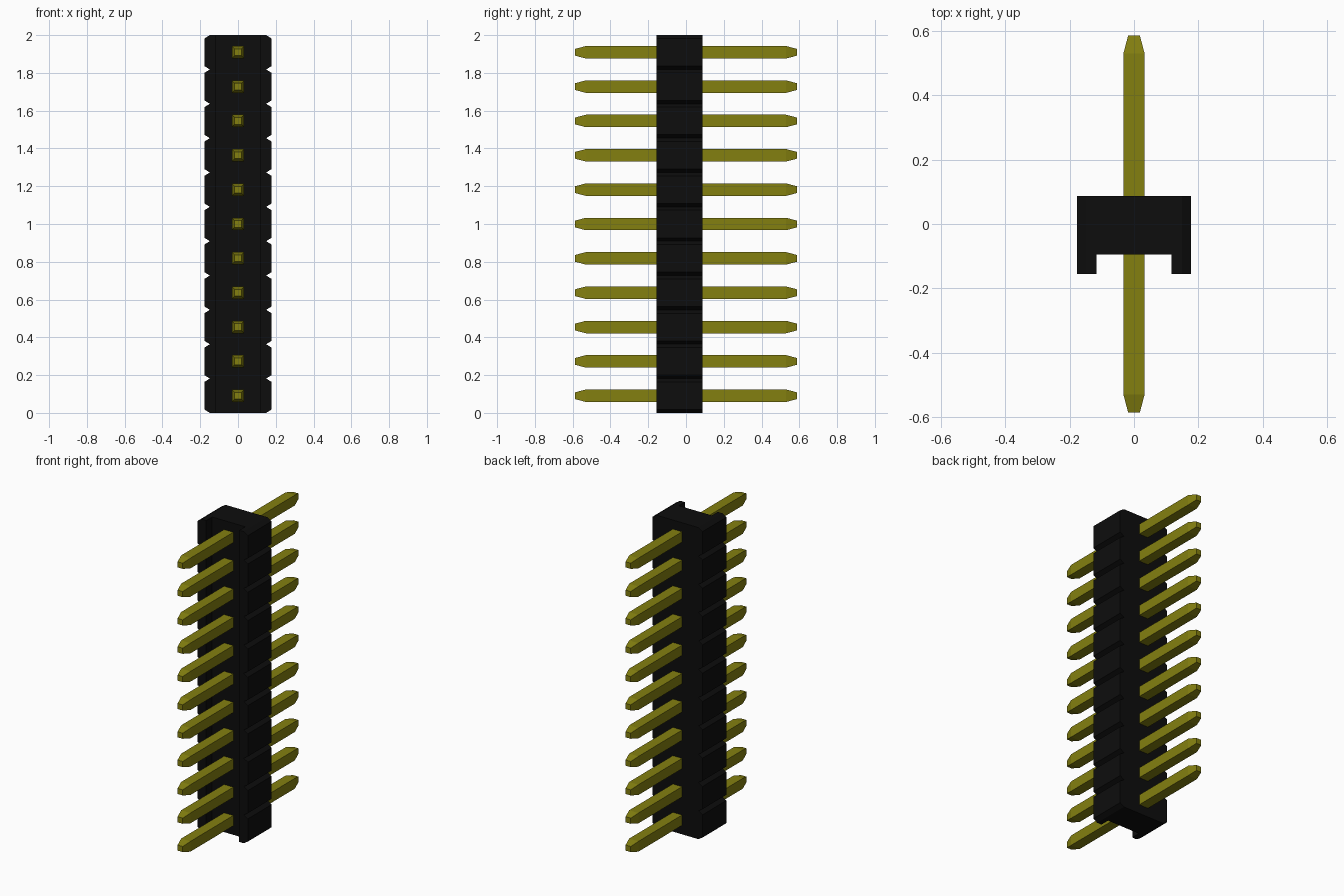
import bpy
import bmesh

cube = bpy.data.objects.get("Cube")
if cube:
    bpy.data.objects.remove(cube, do_unlink=True)

PINS = 11
PITCH = 2 / PINS


def make_material(name, color, roughness):
    mat = bpy.data.materials.new(name)
    mat.use_nodes = True
    mat.diffuse_color = color
    bsdf = mat.node_tree.nodes["Principled BSDF"]
    bsdf.inputs["Base Color"].default_value = color
    bsdf.inputs["Roughness"].default_value = roughness
    return mat


def loft(name, sections, mat):
    """Join equal-length rings of points into a closed flat-shaded solid."""
    bm = bmesh.new()
    rings = [[bm.verts.new(p) for p in ring] for ring in sections]
    n = len(rings[0])
    for a, b in zip(rings, rings[1:]):
        for i in range(n):
            j = (i + 1) % n
            bm.faces.new((a[i], a[j], b[j], b[i]))
    bm.faces.new(rings[0][::-1])
    bm.faces.new(rings[-1])
    bmesh.ops.recalc_face_normals(bm, faces=bm.faces)
    mesh = bpy.data.meshes.new(name)
    bm.to_mesh(mesh)
    bm.free()
    mesh.materials.append(mat)
    obj = bpy.data.objects.new(name, mesh)
    bpy.context.collection.objects.link(obj)
    return obj


black = make_material("black plastic", (0.004, 0.004, 0.004, 1), 0.6)
gold = make_material("dull gold", (0.23, 0.215, 0.005, 1), 0.5)

# Housing: channel-shaped section, pinched between neighbouring segments
BACK, FRONT, CHANNEL = 0.087, -0.155, -0.095
WIDE, PINCH, INNER, BEVEL = 0.178, 0.149, 0.117, 0.018


def channel_section(w, z):
    half = [(w, BACK), (w, FRONT), (INNER, FRONT), (INNER, CHANNEL)]
    return [(x, y, z) for x, y in half] + [(-x, y, z) for x, y in half[::-1]]


levels = [(PINCH, 0)]
for i in range(PINS):
    base = i * PITCH
    levels += [(WIDE, base + BEVEL), (WIDE, base + PITCH - BEVEL), (PINCH, base + PITCH)]
loft("housing", [channel_section(w, z) for w, z in levels], black)

# Pins: square bars with tapered tips, sharing one mesh
SIDE, TIP, SHOULDER, END = 0.033, 0.018, 0.53, 0.587


def square(y, r):
    return [(-r, y, -r), (r, y, -r), (r, y, r), (-r, y, r)]


pin = loft("pin_1", [square(-END, TIP), square(-SHOULDER, SIDE),
                     square(SHOULDER, SIDE), square(END, TIP)], gold)
for i in range(PINS):
    obj = pin if i == 0 else bpy.data.objects.new(f"pin_{i + 1}", pin.data)
    if i:
        bpy.context.collection.objects.link(obj)
    obj.location.z = (i + 0.5) * PITCH
